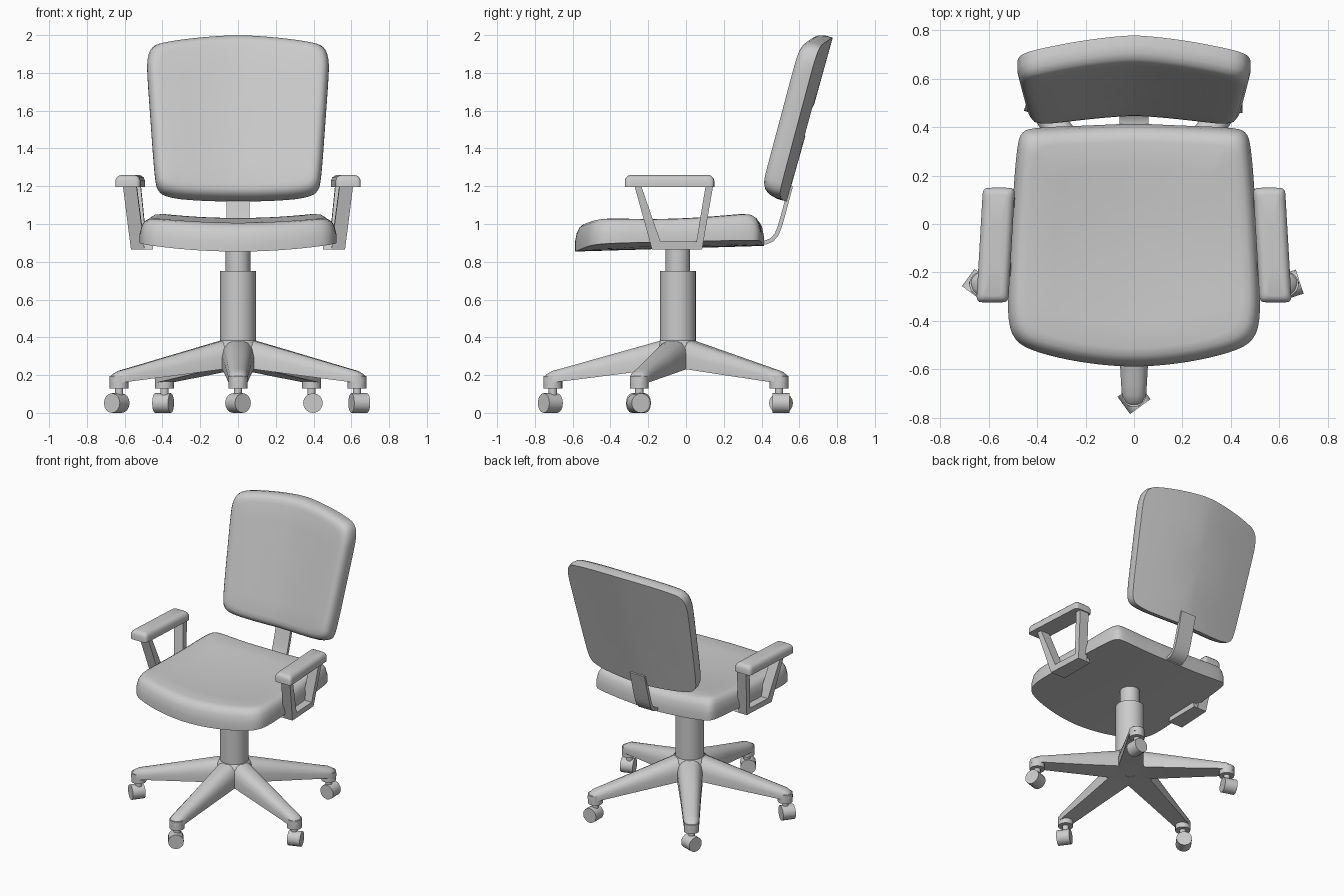
import bpy, bmesh
from math import sin, cos, pi, radians, atan
from mathutils import Vector

if "Cube" in bpy.data.objects:
    bpy.data.objects.remove(bpy.data.objects["Cube"])


def loft(name, rings, angle=40, closed=False):
    """Skin a list of equal-length point rings and cap both ends."""
    bm = bmesh.new()
    vs = [[bm.verts.new(p) for p in r] for r in rings]
    n = len(vs[0])
    for a, b in zip(vs, vs[1:]):
        for i in range(n):
            j = (i + 1) % n
            bm.faces.new((a[i], a[j], b[j], b[i]))
    bm.faces.new(vs[0])
    bm.faces.new(vs[-1])
    bmesh.ops.recalc_face_normals(bm, faces=bm.faces)
    me = bpy.data.meshes.new(name)
    bm.to_mesh(me)
    bm.free()
    for p in me.polygons:
        p.use_smooth = True
    me.set_sharp_from_angle(angle=radians(angle))
    ob = bpy.data.objects.new(name, me)
    bpy.context.collection.objects.link(ob)
    return ob


def cylinder(name, p0, p1, r, n=24):
    p0, p1 = Vector(p0), Vector(p1)
    q = (p1 - p0).to_track_quat('Z', 'Y')
    circle = [q @ Vector((r * cos(2 * pi * i / n), r * sin(2 * pi * i / n), 0)) for i in range(n)]
    return loft(name, [[p + c for c in circle] for p in (p0, p1)])


def cushion(name, half, rings, place):
    """Padded slab: mirrored, corner-cut outline; rings are (inset, height, scale)."""
    pts = half + [(-x, y) for x, y in reversed(half[1:-1])]
    for _ in range(2):
        new = []
        for (ax, ay), (bx, by) in zip(pts, pts[1:] + pts[:1]):
            new += [(ax * .75 + bx * .25, ay * .75 + by * .25),
                    (ax * .25 + bx * .75, ay * .25 + by * .75)]
        pts = new
    ys = [p[1] for p in pts]
    mid, hy = (max(ys) + min(ys)) / 2, (max(ys) - min(ys)) / 2
    hx = max(p[0] for p in pts)
    out = []
    for d, h, s in rings:
        out.append([place(x * (1 - d / hx) * s, mid + (y - mid) * (1 - d / hy) * s, h)
                    for x, y in pts])
    return loft(name, out, 50)


# Seat
def seat_place(x, y, h):
    dip = .018 * max(0, cos(pi * (y + .1) / .8)) * h / .15
    return (x, y, .854 + .03 * (y + .59) + .035 * (x / .5) ** 2 + h - dip)

cushion("seat",
        [(0, -.592), (.2, -.575), (.38, -.537), (.49, -.49), (.524, -.39), (.515, -.15), (.5, .1),
         (.485, .3), (.468, .38), (.41, .398), (.2, .406), (0, .415)],
        [(0, 0, .2), (0, 0, .6), (0, 0, 1), (0, .05, 1), (.01, .1, 1), (.025, .128, 1),
         (.045, .143, 1), (.075, .15, 1), (.075, .15, .75), (.075, .15, .45), (.075, .15, .15)],
        seat_place)

# Backrest, leaning back with side edges curving forward
lean = atan(.28)

def back_place(x, z, h):
    y = .535 + .28 * (z - 1.12) - .058 * (abs(x) / .46) ** 1.5
    return (x, y - h * cos(lean), z + h * sin(lean))

cushion("backrest",
        [(0, 1.118), (.2, 1.122), (.35, 1.135), (.425, 1.165), (.442, 1.25), (.46, 1.5),
         (.478, 1.75), (.483, 1.86), (.455, 1.935), (.36, 1.957), (.2, 1.977), (0, 1.99)],
        [(0, 0, .2), (0, 0, .6), (0, 0, 1), (0, .04, 1), (.008, .073, 1), (.022, .094, 1),
         (.04, .104, 1), (.065, .108, 1), (.065, .108, .7), (.065, .108, .4), (.065, .108, .15)],
        back_place)

# Bent strip joining seat and backrest
path = [Vector((0, y, z)) for y, z in
        [(.36, .9), (.42, .902), (.455, .916), (.48, .945), (.496, .985), (.515, 1.05), (.555, 1.2)]]
strip = []
for i, p in enumerate(path):
    t = (path[min(i + 1, len(path) - 1)] - path[max(i - 1, 0)]).normalized()
    nrm = Vector((0, -t.z, t.y)) * .011
    strip.append([p + nrm * a + Vector((.06 * b, 0, 0))
                  for a, b in ((-1, -1), (1, -1), (1, 1), (-1, 1))])
loft("back_support", strip)

# Armrests
outer = [(-.275, 1.21), (-.18, .865), (.085, .865), (.145, 1.21)]
inner = [(-.24, 1.21), (-.135, .907), (.055, .907), (.105, 1.21)]

def arm_x(y, z):
    return .568 + .037 * (z - .865) / .335 - .058 * (y + .2)

for side, s in (("right", 1), ("left", -1)):
    rings = []
    for o, i in zip(outer, inner):
        rings.append([(s * (arm_x(*p) - d), *p)
                      for p, d in ((o, 0), (o, .072), (i, .072), (i, 0))])
    loft(side + "_arm_frame", rings, 20)
    loft(side + "_arm_plate",
         [[(s * x, y, z) for y, z in ((-.18, .865), (.085, .865), (.073, .903), (-.168, .903))]
          for x in (.45, .55)], 20)
    cushion(side + "_arm_pad",
            [(0, -.237), (.03, -.237), (.066, -.234), (.066, -.18), (.066, 0), (.066, .18),
             (.066, .234), (.03, .237), (0, .237)],
            [(0, 0, .5), (0, 0, 1), (0, .035, 1), (.006, .05, 1), (.016, .06, 1),
             (.028, .064, 1), (.028, .064, .4)],
            lambda x, y, h: (s * (.571 - .058 * y + x), y - .087, 1.195 + h))

# Gas column
cy = -.043
cylinder("column_sleeve", (0, cy, .3), (0, cy, .75), .095, 32)
cylinder("column_piston", (0, cy, .7), (0, cy, .9), .065, 32)

# Base hub
loft("base_hub", [[(r * cos(2 * pi * i / 30), cy + r * sin(2 * pi * i / 30), z) for i in range(30)]
                  for r, z in ((.125, .235), (.125, .33), (.113, .365), (.096, .383))])

# Five legs, each with a caster
profile = [(-1, 0), (-1, .45), (-.88, .72), (-.62, .92), (-.3, 1),
           (.3, 1), (.62, .92), (.88, .72), (1, .45), (1, 0)]
sections = [(.03, .085, .233, .388), (.1, .085, .233, .38), (.35, .068, .2, .31),
            (.62, .053, .166, .234), (.665, .05, .16, .222), (.695, .038, .16, .205),
            (.71, .02, .16, .185)]
for k in range(5):
    a = radians(-90 + 72 * k)
    d, t = Vector((cos(a), sin(a), 0)), Vector((-sin(a), cos(a), 0))
    c = Vector((0, cy, 0))
    up = Vector((0, 0, 1))
    loft(f"base_leg_{k}", [[c + d * r + t * (w * u) + up * (z0 + (z1 - z0) * v)
                            for u, v in profile] for r, w, z0, z1 in sections])
    boss = c + d * .662
    cylinder(f"leg_socket_{k}", boss + up * .13, boss + up * .195, .05)
    cylinder(f"caster_stem_{k}", boss + up * .06, boss + up * .14, .022, 12)
    b = radians(-54 + 72 * k)
    axis = Vector((cos(b), sin(b), 0)) * .044
    hub = c + d * .675 + up * .052
    cylinder(f"caster_wheel_{k}", hub - axis, hub + axis, .052, 16)
